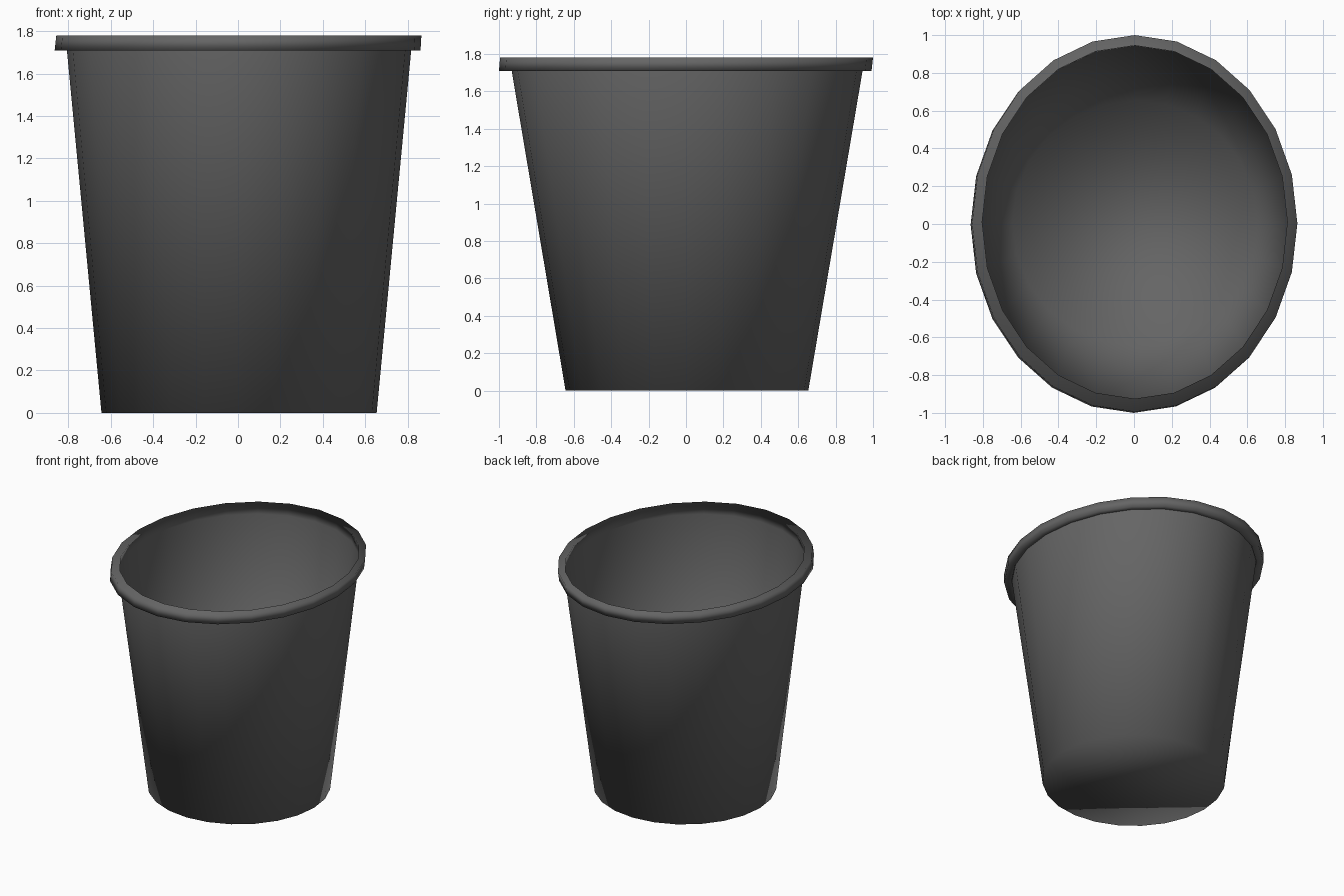
import bpy, bmesh, math

if "Cube" in bpy.data.objects:
    bpy.data.objects.remove(bpy.data.objects["Cube"])

SIDES = 24

# Ring profile from base to rim: (z, half width x, half width y, centre x, centre y)
PROFILE = [
    (0.00, 0.649, 0.649, 0.005, 0.005),    # round base
    (1.71, 0.812, 0.938, 0.005, 0.006),    # wall top, now oval
    (1.78, 0.808, 0.935, 0.004, 0.010),    # inner edge of rim
    (1.78, 0.861, 0.997, 0.004, 0.003),    # outer rim, top
    (1.71, 0.863, 0.996, -0.002, -0.004),  # outer rim, bottom
    (1.71, 0.814, 0.940, 0.005, 0.006),    # rim underside back to the wall
]


def ring(bm, z, rx, ry, cx, cy):
    angles = [2 * math.pi * i / SIDES for i in range(SIDES)]
    return [bm.verts.new((cx + rx * math.cos(a), cy + ry * math.sin(a), z)) for a in angles]


# Thin-walled bin: floor, flared wall and rolled rim
bm = bmesh.new()
rings = [ring(bm, *p) for p in PROFILE]
bm.faces.new(rings[0][::-1])
for lower, upper in zip(rings, rings[1:]):
    for i in range(SIDES):
        j = (i + 1) % SIDES
        bm.faces.new((lower[i], lower[j], upper[j], upper[i]))
# The rim turns the sheet over, so make the lip faces point outwards
for f in bm.faces:
    f.smooth = True
    c = f.calc_center_median()
    f.normal_update()
    if c.z > 1.7:
        want_down = c.z < 1.72
        want_up = c.z > 1.77
        n = f.normal
        out = n.z if want_up else (-n.z if want_down else n.x * c.x + n.y * c.y)
        if out < 0:
            f.normal_flip()

mesh = bpy.data.meshes.new("waste_bin")
bm.to_mesh(mesh)
bm.free()
waste_bin = bpy.data.objects.new("waste_bin", mesh)
bpy.context.collection.objects.link(waste_bin)

# Dark grey plastic
plastic = bpy.data.materials.new("dark_plastic")
plastic.diffuse_color = (0.13, 0.13, 0.13, 1)
plastic.use_nodes = True
plastic.node_tree.nodes["Principled BSDF"].inputs["Base Color"].default_value = plastic.diffuse_color
mesh.materials.append(plastic)
